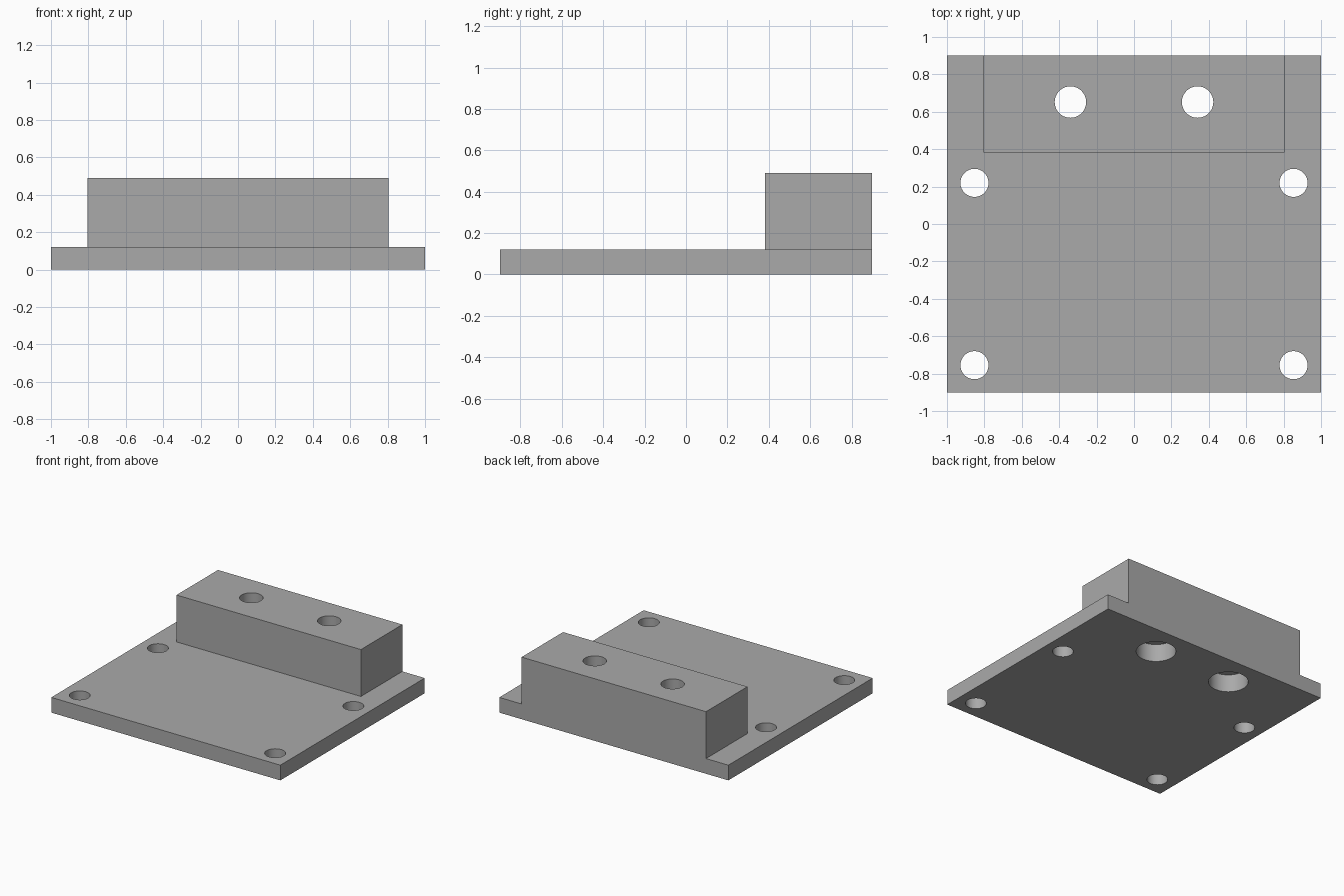
import bpy

cube = bpy.data.objects.get("Cube")
if cube:
    bpy.data.objects.remove(cube, do_unlink=True)

# Single plain grey finish
grey = bpy.data.materials.new("plain grey")
grey.use_nodes = True
COLOR = (0.4, 0.4, 0.4, 1)
grey.diffuse_color = COLOR
grey.node_tree.nodes["Principled BSDF"].inputs["Base Color"].default_value = COLOR

PLATE_TOP = 0.12
BLOCK_TOP = 0.49
BACK = 0.9


def box(name, low, high):
    center = [(a + b) / 2 for a, b in zip(low, high)]
    bpy.ops.mesh.primitive_cube_add(size=1, location=center)
    obj = bpy.context.object
    obj.name = name
    obj.scale = [b - a for a, b in zip(low, high)]
    bpy.ops.object.transform_apply(location=True, rotation=False, scale=True)
    obj.data.materials.append(grey)
    return obj


def combine(target, tool, operation):
    """Apply a boolean to the target and discard the tool object."""
    mod = target.modifiers.new(operation.lower(), "BOOLEAN")
    mod.operation = operation
    mod.solver = "EXACT"
    mod.object = tool
    bpy.context.view_layer.objects.active = target
    bpy.ops.object.modifier_apply(modifier=mod.name)
    bpy.data.objects.remove(tool, do_unlink=True)


def drill(target, x, y, radius, top):
    """Cut a vertical hole from below the plate up to the given height."""
    bottom = -0.1
    bpy.ops.mesh.primitive_cylinder_add(
        vertices=64, radius=radius, depth=top - bottom,
        location=(x, y, (top + bottom) / 2))
    cutter = bpy.context.object
    cutter.name = "hole_cutter"
    cutter.hide_render = True
    cutter.data.materials.append(grey)
    combine(target, cutter, "DIFFERENCE")


# Base plate with the raised block flush to its back edge
bracket = box("mounting_bracket", (-1, -BACK, 0), (1, BACK, PLATE_TOP))
block = box("raised_block", (-0.805, 0.383, 0.05), (0.805, BACK, BLOCK_TOP))
combine(bracket, block, "UNION")

for side in (-1, 1):
    # Plate mounting holes
    for y in (-0.755, 0.22):
        drill(bracket, side * 0.853, y, 0.075, 0.3)
    # Block bolt holes, counterbored from underneath
    drill(bracket, side * 0.34, 0.652, 0.084, 0.6)
    drill(bracket, side * 0.34, 0.652, 0.143, 0.14)

# Smooth hole walls, crisp edges
bpy.ops.object.select_all(action="DESELECT")
bracket.select_set(True)
bpy.context.view_layer.objects.active = bracket
bpy.ops.object.shade_smooth_by_angle()
